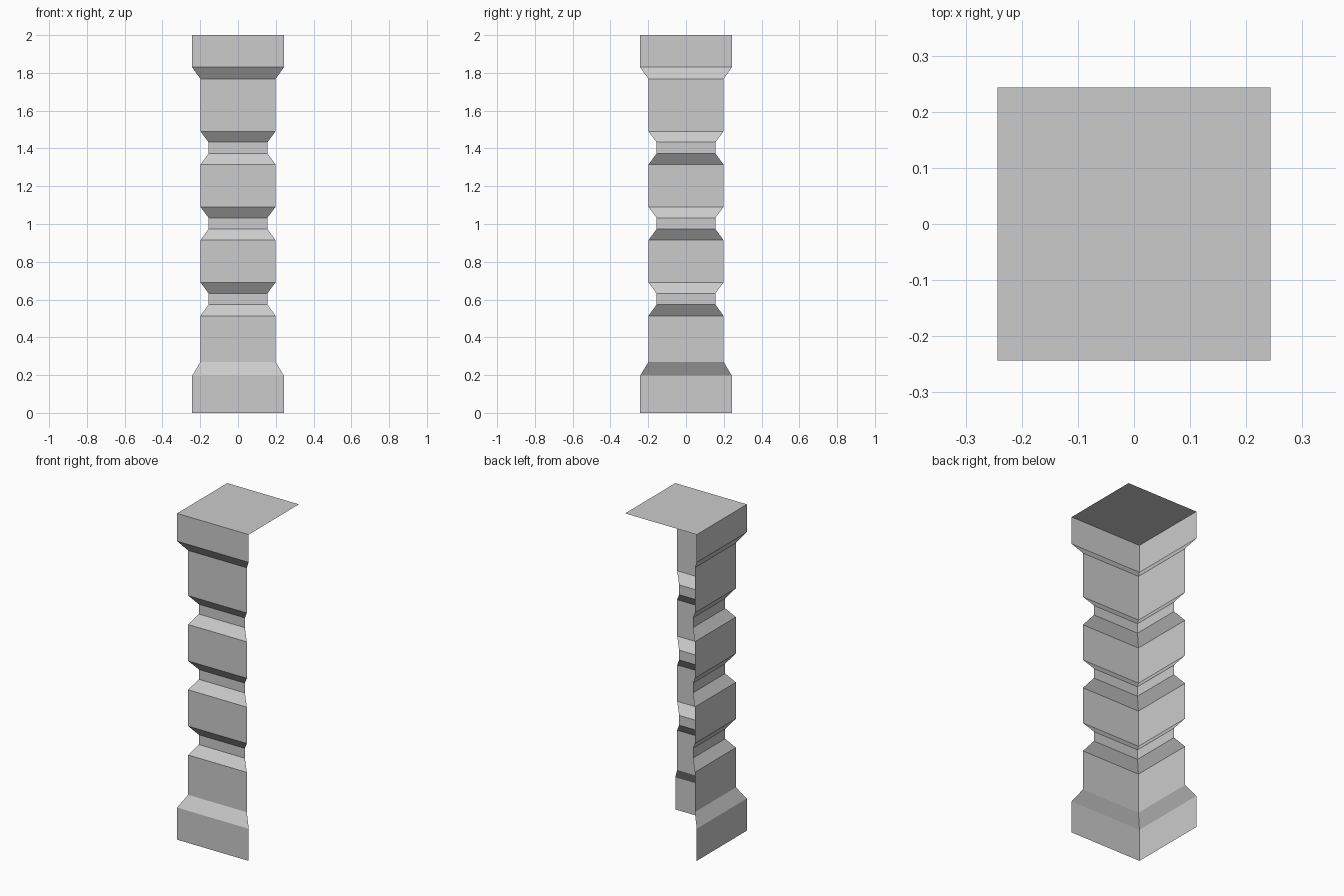
import bpy

if "Cube" in bpy.data.objects:
    bpy.data.objects.remove(bpy.data.objects["Cube"])

# Column profile from the ground up: (half width, height)
WIDE, SHAFT, NECK = 0.243, 0.199, 0.156
profile = [(WIDE, 0), (WIDE, 0.197), (SHAFT, 0.27)]
for z in (0.603, 1.003, 1.403):  # three grooves around the shaft
    profile += [(SHAFT, z - 0.089), (NECK, z - 0.03),
                (NECK, z + 0.03), (SHAFT, z + 0.088)]
profile += [(SHAFT, 1.768), (WIDE, 1.83), (WIDE, 2.0)]


def make_object(name, verts, faces):
    mesh = bpy.data.meshes.new(name)
    mesh.from_pydata(verts, [], faces)
    mesh.update()
    obj = bpy.data.objects.new(name, mesh)
    bpy.context.collection.objects.link(obj)
    return obj


# Left and front walls only, mitred at their shared corner (right, back and base are open)
path = [(-1, 1), (-1, -1), (1, -1)]
verts = [(px * r, py * r, z) for r, z in profile for px, py in path]
faces = [(3 * k + i, 3 * k + i + 1, 3 * k + i + 4, 3 * k + i + 3)
         for k in range(len(profile) - 1) for i in range(2)]
make_object("column_walls", verts, faces)

# Flat square top
corners = [(-1, -1), (1, -1), (1, 1), (-1, 1)]
make_object("column_top", [(x * WIDE, y * WIDE, 2.0) for x, y in corners], [(0, 1, 2, 3)])
